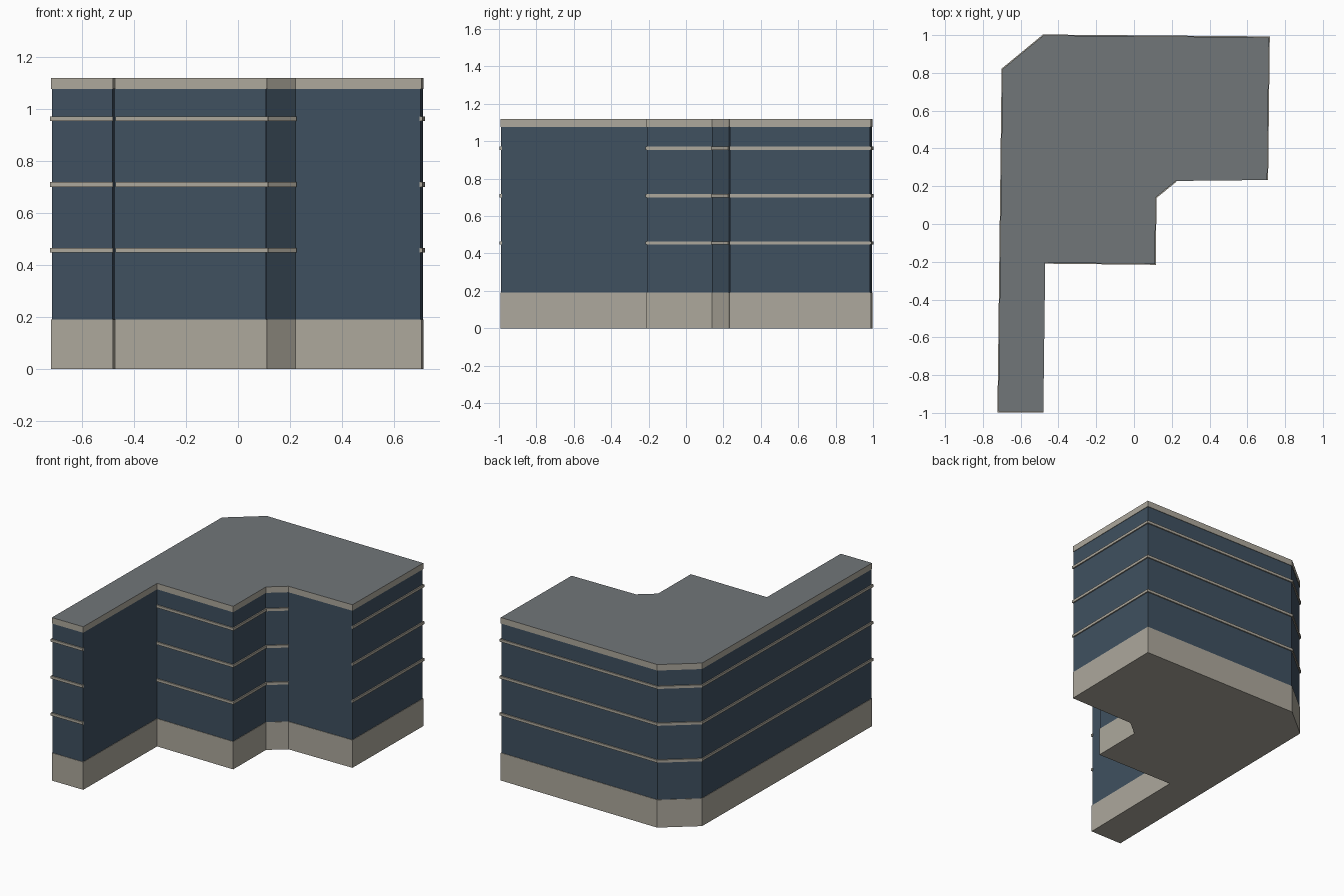
import bpy, bmesh
from mathutils import Vector

if "Cube" in bpy.data.objects:
    bpy.data.objects.remove(bpy.data.objects["Cube"])

# Building footprint, counter-clockwise from the left front corner
PLAN = [Vector(p) for p in [
    (-0.718, -0.992), (-0.48, -0.992), (-0.47, -0.205), (0.111, -0.211),
    (0.114, 0.14), (0.222, 0.228), (0.705, 0.233), (0.714, 0.988),
    (-0.48, 0.998), (-0.696, 0.82)]]
N = len(PLAN)


def material(name, rgb):
    m = bpy.data.materials.new(name)
    m.diffuse_color = (*rgb, 1)
    m.use_nodes = True
    m.node_tree.nodes["Principled BSDF"].inputs["Base Color"].default_value = m.diffuse_color
    return m


STONE = material("warm_stone", (0.42, 0.395, 0.335))
GLASS = material("dark_blue_glass", (0.050, 0.081, 0.117))
ROOF = material("grey_roof", (0.165, 0.183, 0.191))


def wall_normal(i):
    d = (PLAN[(i + 1) % N] - PLAN[i % N]).normalized()
    return Vector((d.y, -d.x))


def offset_corner(i, dist):
    """Mitred offset of corner i, outward when dist is positive."""
    a, b = wall_normal(i - 1), wall_normal(i)
    return PLAN[i % N] + (a + b) * (dist / (1 + a.dot(b)))


def add_prism(bm, pts, z0, z1):
    lo = [bm.verts.new((p.x, p.y, z0)) for p in pts]
    hi = [bm.verts.new((p.x, p.y, z1)) for p in pts]
    bm.faces.new(lo[::-1])
    bm.faces.new(hi)
    n = len(pts)
    for i in range(n):
        j = (i + 1) % n
        bm.faces.new((lo[i], lo[j], hi[j], hi[i]))


def finish(name, bm, *mats):
    bmesh.ops.recalc_face_normals(bm, faces=bm.faces)
    me = bpy.data.meshes.new(name)
    for m in mats:
        me.materials.append(m)
    if len(mats) > 1:  # upward faces take the second colour
        for f in bm.faces:
            f.material_index = int(f.normal.z > 0.9)
    bm.to_mesh(me)
    bm.free()
    ob = bpy.data.objects.new(name, me)
    bpy.context.collection.objects.link(ob)


def storey(name, dist, z0, z1, *mats):
    bm = bmesh.new()
    add_prism(bm, [offset_corner(i, dist) for i in range(N)], z0, z1)
    finish(name, bm, *mats)


# Stone base, glazed storeys and roof slab with stone edge
storey("ground_floor_base", 0, 0, 0.19, STONE)
storey("glazed_walls", -0.003, 0.15, 1.09, GLASS)
storey("roof_slab", 0, 1.077, 1.118, STONE, ROOF)

# Floor bands wrap two runs of walls; the remaining walls stay plain
RUNS = {"outer_floor_band": range(6, 12), "inner_floor_band": range(2, 6)}
OUT = 0.005
for level, z in enumerate((0.456, 0.709, 0.962), 1):
    for name, corners in RUNS.items():
        ids = list(corners)
        outer = [offset_corner(i, OUT) for i in ids]
        inner = [offset_corner(i, -0.008) for i in ids]
        # square ends at the first and last corner
        for k, w in ((0, ids[0]), (-1, ids[-1] - 1)):
            outer[k] = PLAN[ids[k] % N] + wall_normal(w) * OUT
            inner[k] = PLAN[ids[k] % N] - wall_normal(w) * 0.008
        bm = bmesh.new()
        add_prism(bm, outer + inner[::-1], z - 0.009, z + 0.009)
        finish(f"{name}_{level}", bm, STONE)
